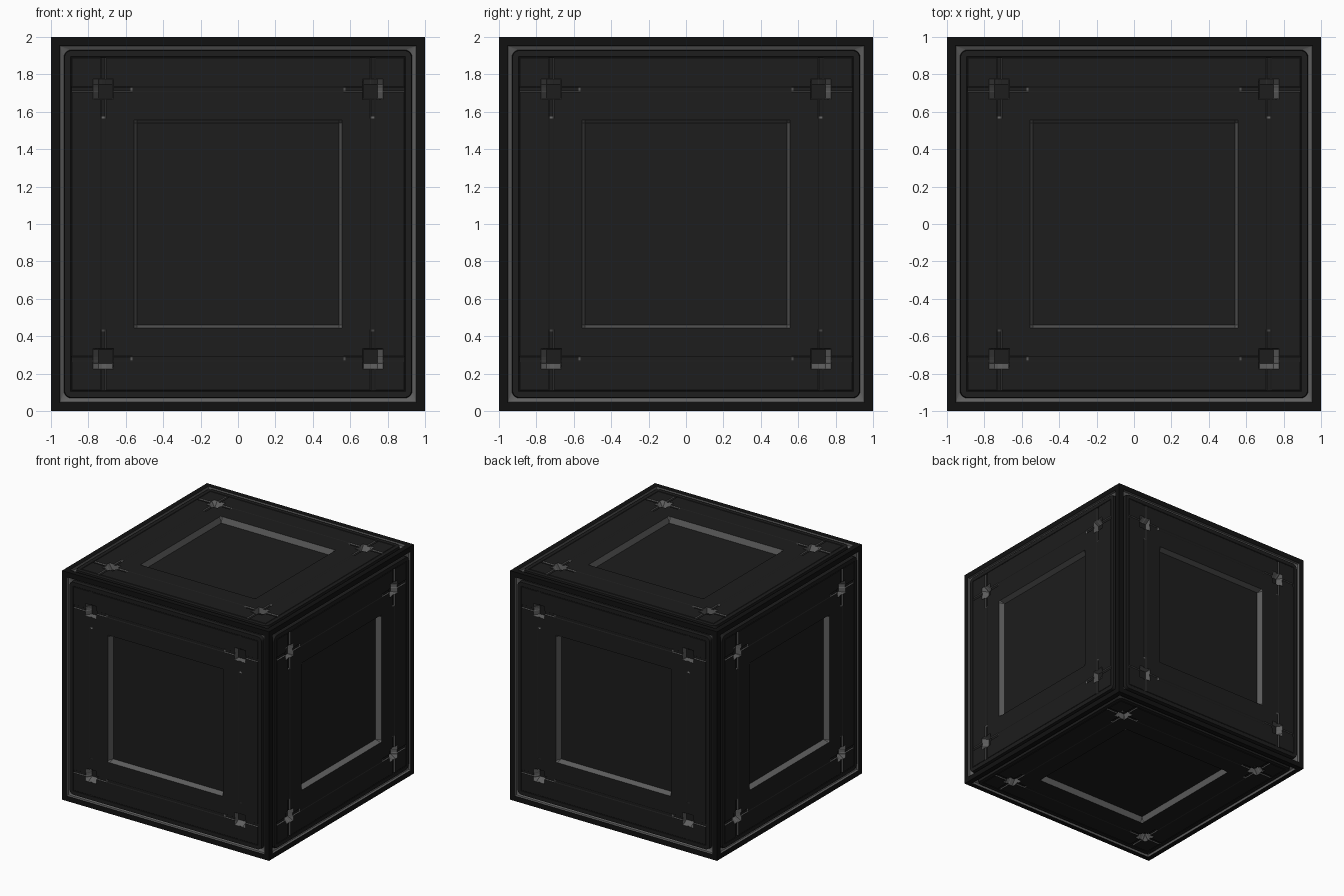
import bpy, bmesh, math
from mathutils import Vector

if "Cube" in bpy.data.objects:
    bpy.data.objects.remove(bpy.data.objects["Cube"])

PANEL_W = 1.0           # panel plane distance from the cube centre


def material(name, rgb):
    m = bpy.data.materials.new(name)
    m.diffuse_color = (*rgb, 1)
    m.use_nodes = True
    m.node_tree.nodes["Principled BSDF"].inputs["Base Color"].default_value = m.diffuse_color
    return m


MATS = [material("frame_black", (0.0057, 0.0057, 0.0057)),
        material("panel_charcoal", (0.0121, 0.0121, 0.0121)),
        material("trim_grey", (0.115, 0.115, 0.115))]

# outward direction and horizontal direction of each side
SIDES = {"front": ((0, -1, 0), (1, 0, 0)), "back": ((0, 1, 0), (-1, 0, 0)),
         "right": ((1, 0, 0), (0, 1, 0)), "left": ((-1, 0, 0), (0, -1, 0)),
         "top": ((0, 0, 1), (1, 0, 0)), "bottom": ((0, 0, -1), (1, 0, 0))}


def placer(side):
    w, u = (Vector(a) for a in SIDES[side])
    v = w.cross(u)
    return lambda a, b, c: u * a + v * b + w * c + Vector((0, 0, 1))


def finish(bm, name):
    bmesh.ops.remove_doubles(bm, verts=bm.verts, dist=1e-5)
    me = bpy.data.meshes.new(name)
    bm.to_mesh(me)
    bm.free()
    for m in MATS:
        me.materials.append(m)
    ob = bpy.data.objects.new(name, me)
    bpy.context.collection.objects.link(ob)


def rounded_square(half, r, steps=5):
    pts = []
    for k, (sx, sy) in enumerate([(1, 1), (-1, 1), (-1, -1), (1, -1)]):
        for i in range(steps + 1):
            a = math.pi / 2 * (k + i / steps)
            pts.append((sx * (half - r) + r * math.cos(a),
                        sy * (half - r) + r * math.sin(a)))
    return pts


# Frame: flat border, grey trim channel, panel margin with rounded corners
def add_frame(bm, side):
    put = placer(side)
    rings = [(1.0, 0, 1.0), (0.955, 0, 1.0), (0.953, 0, 0.98),
             (0.931, 0.04, 0.968), (0.928, 0.04, PANEL_W), (0.9, 0, PANEL_W)]
    loops = [[bm.verts.new(put(a, b, w)) for a, b in rounded_square(h, r)]
             for h, r, w in rings]
    for mat, (o, i) in zip((0, 2, 2, 1, 1), zip(loops, loops[1:])):
        n = len(o)
        for j in range(n):
            k = (j + 1) % n
            bm.faces.new((o[j], o[k], i[k], i[j])).material_index = mat


def ramp(inside, width):
    return min(max(inside / width, 0), 1)


# Panel relief: centre recess, corner notches, and thin seams
def depth(u, v):
    u, v = abs(u), abs(v)
    far, near = max(u, v), min(u, v)
    centre = 0.05 * ramp(0.555 - far, 0.015)
    notch = 0.05 * min(ramp(u - 0.665, 0.006), ramp(0.775 - u, 0.03),
                       ramp(v - 0.665, 0.006), ramp(0.775 - v, 0.03))
    seam_depth = 0.003 if near < 0.57 else 0.008
    seam = seam_depth * ramp(0.015 - min(abs(u - 0.72), abs(v - 0.72)), 0.005)
    if far > 0.891:
        seam = 0
    edge = 0.003 * ramp(0.004 - abs(far - 0.891), 0.003)
    return max(centre, notch, seam, edge)


def add_panel(side):
    half = [0.54, 0.555, 0.565, 0.575, 0.665, 0.671, 0.705, 0.71, 0.73, 0.735,
            0.745, 0.775, 0.887, 0.89, 0.892, 0.895, 0.9]
    cuts = [-c for c in reversed(half)] + half
    put = placer(side)
    bm = bmesh.new()
    grid = [[bm.verts.new(put(u, v, PANEL_W - depth(u, v))) for u in cuts] for v in cuts]
    out = Vector(SIDES[side][0])
    for j in range(len(cuts) - 1):
        for i in range(len(cuts) - 1):
            f = bm.faces.new((grid[j][i], grid[j][i + 1],
                              grid[j + 1][i + 1], grid[j + 1][i]))
            f.normal_update()
            u = abs(cuts[i] + cuts[i + 1]) / 2
            v = abs(cuts[j] + cuts[j + 1]) / 2
            # sloped walls are grey, except the edge seam and the middle of long seams
            sloped = f.normal.dot(out) < 0.97
            plain = max(u, v) > 0.88 or (max(u, v) > 0.6 and min(u, v) < 0.57)
            f.material_index = 2 if sloped and not plain else 1
    finish(bm, side + "_panel")


frame = bmesh.new()
for s in SIDES:
    add_frame(frame, s)
    add_panel(s)
finish(frame, "cube_frame")
